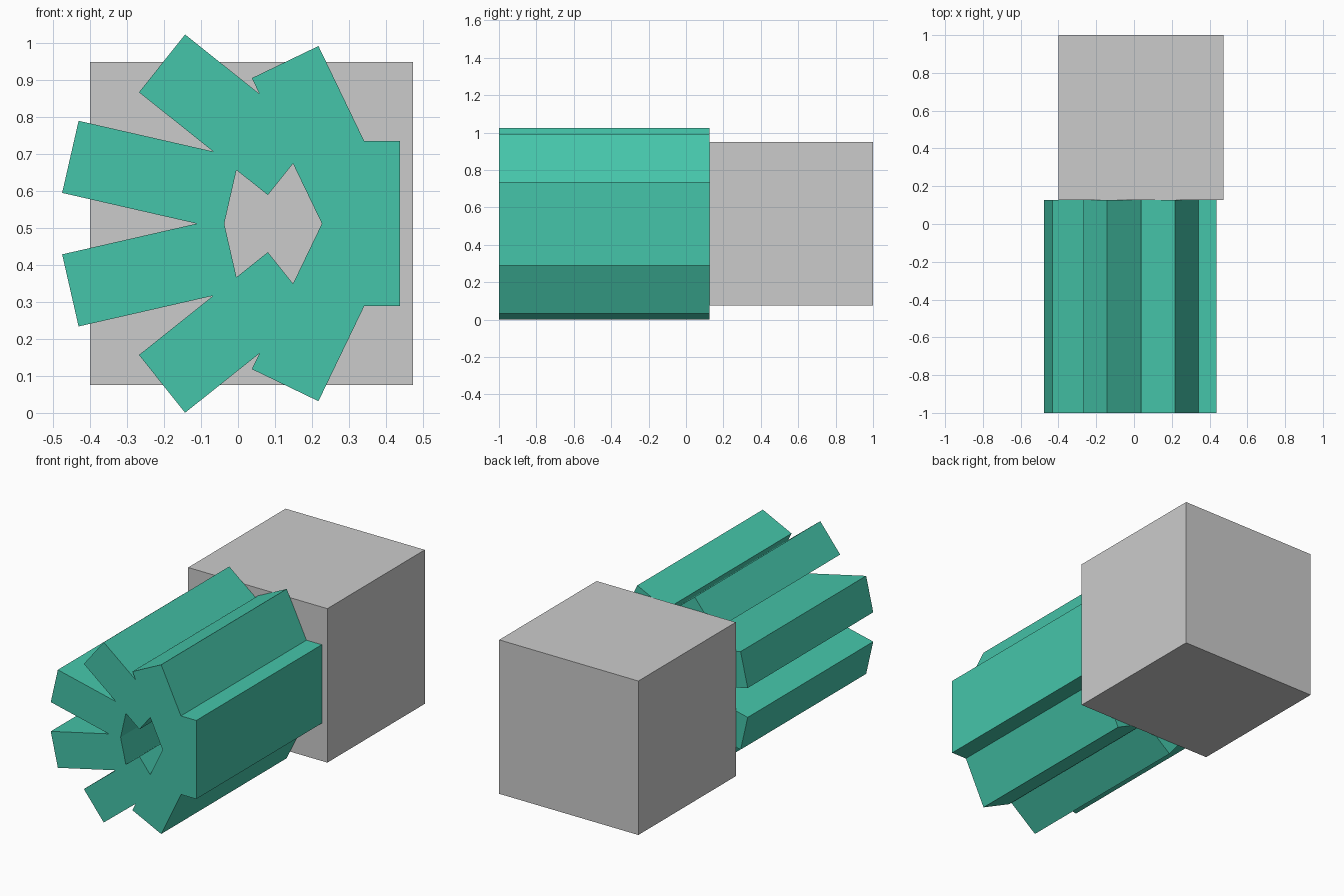
import bpy, bmesh
from math import pi, cos, sin
from mathutils import Matrix, Vector

if "Cube" in bpy.data.objects:
    bpy.data.objects.remove(bpy.data.objects["Cube"])

CX, CZ = 0.036, 0.512          # shared axis of the rotor and the block
FRONT, JOINT, BACK = -1.0, 0.126, 1.0
COUNT, RADIUS = 7, 0.302       # bars round the axis
LONG, THIN = 0.446, 0.20       # bar cross-section


def add_boxes(name, boxes):
    """One object from (centre, size, rotation about y) boxes."""
    bm = bmesh.new()
    for centre, size, angle in boxes:
        m = (Matrix.Translation(Vector(centre)) @ Matrix.Rotation(angle, 4, 'Y')
             @ Matrix.Diagonal((*size, 1)))
        bmesh.ops.create_cube(bm, size=1, matrix=m)
    mesh = bpy.data.meshes.new(name)
    bm.to_mesh(mesh)
    bm.free()
    obj = bpy.data.objects.new(name, mesh)
    bpy.context.collection.objects.link(obj)
    return obj


# Grey block at the back
side = BACK - JOINT
add_boxes("back_block", [((CX, (JOINT + BACK) / 2, CZ), (side, side, side), 0)])

# Ring of bars: each one turns half as fast as it travels round the axis
length, mid = JOINT - FRONT, (JOINT + FRONT) / 2
bars = []
for k in range(COUNT):
    a = 2 * pi * k / COUNT
    bars.append(((CX + RADIUS * cos(a), mid, CZ + RADIUS * sin(a)),
                 (THIN, length + 0.2, LONG), -a / 2))
rotor = add_boxes("fluted_rotor", bars)

# Merge the overlapping bars and trim both ends flat
trim = add_boxes("trim_slab", [((CX, mid, CZ), (3, length, 3), 0)])
trim.hide_render = True
mod = rotor.modifiers.new("merge_and_trim", 'BOOLEAN')
mod.operation = 'INTERSECT'
mod.solver = 'EXACT'
mod.use_self = True
mod.object = trim
bpy.context.view_layer.objects.active = rotor
bpy.ops.object.modifier_apply(modifier=mod.name)
bpy.data.objects.remove(trim)

# Teal colour
teal = bpy.data.materials.new("teal")
teal.diffuse_color = (0.06, 0.56, 0.40, 1)
teal.use_nodes = True
teal.node_tree.nodes["Principled BSDF"].inputs["Base Color"].default_value = teal.diffuse_color
rotor.data.materials.clear()
rotor.data.materials.append(teal)
